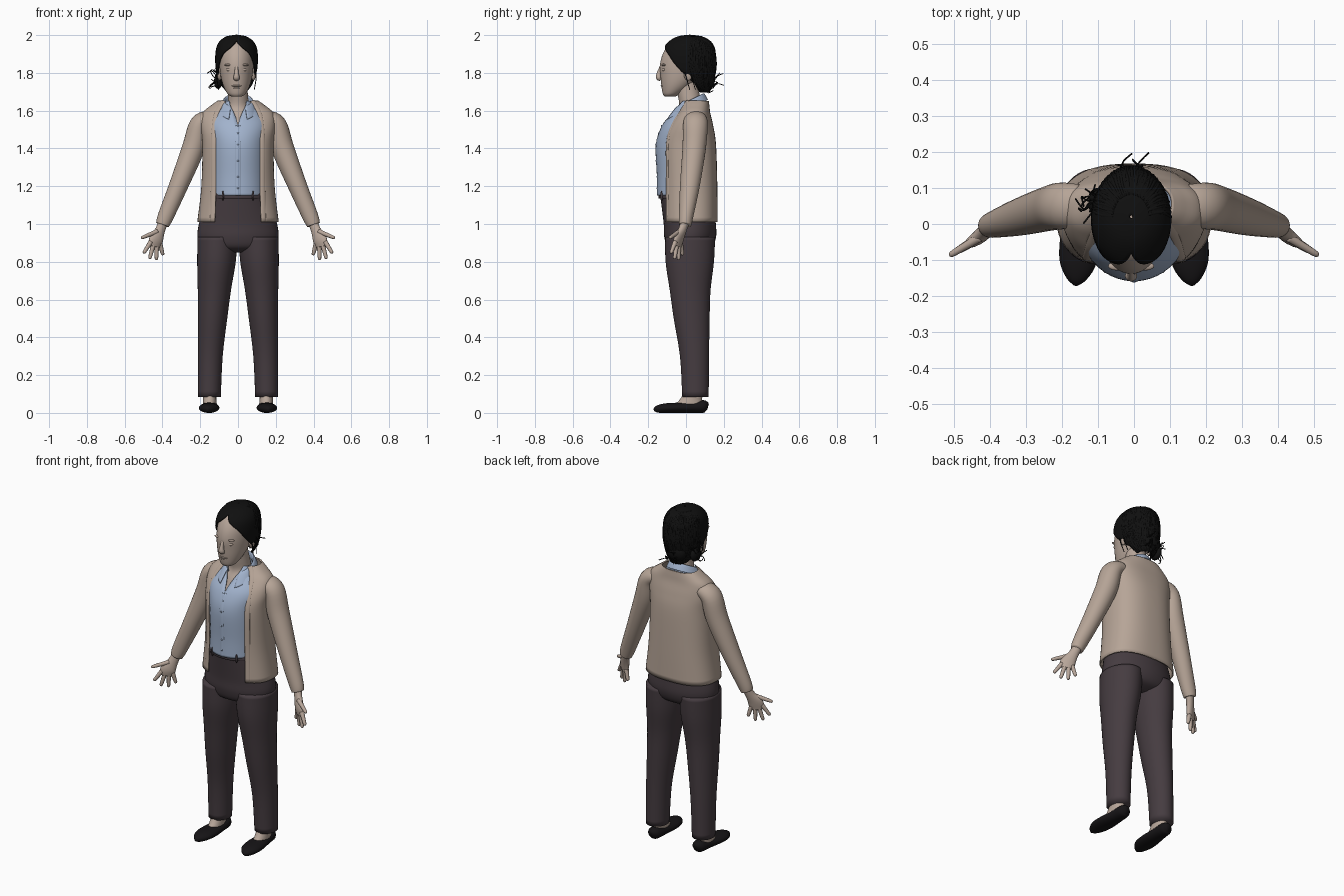
import bpy, bmesh, math, random
from mathutils import Vector

random.seed(4)
cube = bpy.data.objects.get("Cube")
if cube:
    bpy.data.objects.remove(cube)


def material(name, *rgb):
    m = bpy.data.materials.new(name)
    m.use_nodes = True
    m.diffuse_color = (*rgb, 1)
    m.node_tree.nodes["Principled BSDF"].inputs["Base Color"].default_value = (*rgb, 1)
    return m


SKIN = material("skin", .48, .385, .325)
KNIT = material("beige knit", .47, .375, .31)
BLUE = material("light blue cotton", .36, .45, .61)
WOOL = material("dark plum wool", .06, .045, .052)
HAIR = material("black hair", .005, .005, .005)
LEATHER = material("black leather", .008, .007, .008)


def smooth_rows(rows, k=5):
    """Catmull-Rom interpolation of rows of numbers."""
    v = [Vector(r) for r in rows]
    out = []
    for i in range(len(v) - 1):
        a, b, c, d = v[max(i - 1, 0)], v[i], v[i + 1], v[min(i + 2, len(v) - 1)]
        for j in range(k):
            t = j / k
            out.append(b + (c - a) * (t / 2) + (a * 2 - b * 5 + c * 4 - d) * (t * t / 2)
                       + (b * 3 - a - c * 3 + d) * (t ** 3 / 2))
    return out + [v[-1]]


def finish(name, bm, mat, thick=0):
    bmesh.ops.recalc_face_normals(bm, faces=bm.faces)
    me = bpy.data.meshes.new(name)
    bm.to_mesh(me)
    bm.free()
    me.materials.append(mat)
    me.shade_smooth()
    ob = bpy.data.objects.new(name, me)
    bpy.context.collection.objects.link(ob)
    if thick:
        mod = ob.modifiers.new("thickness", 'SOLIDIFY')
        mod.thickness, mod.offset = thick, 0
    return ob


def skin_rings(name, rings, mat, thick=0):
    """Bridge rings of points; without thickness the ends are closed."""
    bm = bmesh.new()
    grid = [[bm.verts.new(p) for p in ring] for ring in rings]
    for lo, hi in zip(grid, grid[1:]):
        for i in range(len(lo) - 1):
            bm.faces.new((lo[i], lo[i + 1], hi[i + 1], hi[i]))
    bmesh.ops.remove_doubles(bm, verts=bm.verts, dist=.00005)
    if not thick:
        bmesh.ops.holes_fill(bm, edges=[e for e in bm.edges if e.is_boundary], sides=0)
    return finish(name, bm, mat, thick)


def spot(row, t, p=1):
    """Point on a horizontal ring; t runs round from the front."""
    z, cx, cy, rx, ry, gap, tilt = row
    bend = lambda v: math.copysign(abs(v) ** p, v)
    dy = -ry * bend(math.cos(t))
    return Vector((cx + rx * bend(math.sin(t)), cy + dy, z + tilt * dy))


def edge_angle(row, p=1):
    return math.asin(min(max(row[5], 0) / row[3], 1) ** (1 / p))


def loft(name, rows, mat, p=1, thick=0, n=44):
    """Rows: z, x, y, half width, half depth, front gap, tilt."""
    rings = []
    for row in smooth_rows([tuple(r) + (0,) * (7 - len(r)) for r in rows]):
        row[3], row[4] = max(row[3], .002), max(row[4], .002)
        a = edge_angle(row, p)
        rings.append([spot(row, a + (2 * math.pi - 2 * a) * i / n, p) for i in range(n + 1)])
    return skin_rings(name, rings, mat, thick)


def tube(name, rows, mat, wide=(1, 0, 0), n=16, k=5):
    """Rows: x, y, z, half width along 'wide', half thickness."""
    rows = smooth_rows(rows, k)
    pts = [r.to_3d() if len(r) == 3 else Vector(r[:3]) for r in rows]
    rings = []
    for i, c in enumerate(pts):
        d = (pts[min(i + 1, len(pts) - 1)] - pts[max(i - 1, 0)]).normalized()
        u = Vector(wide)
        u = (u - d * u.dot(d)).normalized()
        v = d.cross(u)
        angles = [2 * math.pi * j / n for j in range(n + 1)]
        rings.append([c + u * rows[i][3] * math.cos(a) + v * rows[i][4] * math.sin(a)
                      for a in angles])
    return skin_rings(name, rings, mat)


def blob(name, loc, size, mat):
    bm = bmesh.new()
    bmesh.ops.create_uvsphere(bm, u_segments=20, v_segments=12, radius=1)
    bmesh.ops.scale(bm, vec=size, verts=bm.verts)
    bmesh.ops.translate(bm, vec=loc, verts=bm.verts)
    return finish(name, bm, mat)


# Head and face
HX = -.008
loft("head", [(1.675, HX, -.085, .028, .028), (1.69, HX, -.075, .048, .048),
              (1.73, HX, -.05, .069, .08), (1.78, HX, -.027, .083, .108),
              (1.84, HX, -.01, .09, .128), (1.9, HX, -.003, .088, .12),
              (1.95, HX, 0, .07, .09), (1.98, HX, 0, .03, .04)], SKIN)
tube("nose", [(HX, -.128, 1.84, .008, .008), (HX, -.142, 1.8, .011, .012),
              (HX, -.144, 1.775, .017, .015), (HX, -.134, 1.762, .012, .006)], SKIN)
blob("upper_lip", (HX, -.124, 1.731), (.026, .01, .006), SKIN)
blob("lower_lip", (HX, -.121, 1.721), (.021, .01, .006), SKIN)
blob("chin", (HX, -.096, 1.692), (.026, .022, .016), SKIN)
for side, s in (("left", 1), ("right", -1)):
    blob(side + "_eye", (HX + s * .036, -.115, 1.817), (.018, .012, .01), SKIN)
    blob(side + "_brow", (HX + s * .038, -.117, 1.842), (.026, .012, .007), SKIN)
    blob(side + "_ear", (HX + s * .09, .012, 1.795), (.012, .024, .036), SKIN)

# Neck and upper chest
loft("neck", [(1.5, 0, 0, .1, .095), (1.57, 0, .015, .1, .078), (1.62, 0, .025, .062, .062),
              (1.68, 0, .015, .053, .058), (1.75, HX, 0, .055, .06)], SKIN)

# Hair: cap open over the face, combed strands, low knot and loose wisps
hair = [(1.7, HX, .075, .045, .045, .045, 0), (1.74, HX, .05, .078, .085, .078, 0),
        (1.8, HX, .022, .1, .13, .096, 0), (1.85, HX, .015, .107, .143, .091, 0),
        (1.9, HX, .013, .107, .14, .07, 0), (1.94, HX, .016, .1, .128, .025, 0),
        (1.97, HX, .02, .08, .1, 0, 0), (1.99, HX, .02, .048, .06, 0, 0),
        (1.998, HX, .02, .004, .004, 0, 0)]
loft("hair_cap", hair, HAIR, thick=.008)
for i in range(36):
    t = 1.65 + i * .085
    path = [(*spot(r, t + random.uniform(-.05, .05)), .006, .006) for r in hair[:-1]]
    tube("hair_strand", path, HAIR, (.3, .5, .8), 6, 3)
blob("hair_knot", (HX - .01, .115, 1.77), (.062, .04, .055), HAIR)
blob("side_knot", (-.105, .06, 1.755), (.022, .04, .04), HAIR)


def wisp(base, spread):
    p, path = Vector(base), []
    for i in range(4):
        path.append((*p, .0025, .0025))
        p = p + Vector([random.uniform(-spread, spread) for _ in range(3)])
    tube("hair_wisp", path, HAIR, (.3, .5, .8), 5, 4)


for i in range(16):
    wisp((-.11, .06, 1.76), .03)
    wisp((HX, .12, 1.75), .034)
for s in (1, -1):
    for y in (0, .03):
        tube("face_lock", [(HX + s * .092, y - .02, 1.84, .005, .005),
                           (HX + s * .104, y, 1.78, .003, .003),
                           (HX + s * .094, y + .02, 1.71, .002, .002)], HAIR, n=6)

# Shirt with placket, buttons and collar
shirt = [(1.15, 0, 0, .15, .15, 0), (1.25, 0, 0, .148, .15, 0), (1.42, 0, -.004, .15, .152, 0),
         (1.52, 0, 0, .16, .125, 0), (1.585, 0, .02, .13, .095, .02),
         (1.625, 0, .03, .085, .08, .04), (1.65, 0, .035, .07, .068, .045)]
loft("shirt", shirt, BLUE, thick=.004)
front = [(0, r[2] - r[4], r[0], .013, .004) for r in shirt[:4]]
tube("shirt_placket", front, BLUE)
for r in smooth_rows(front, 2)[1:]:
    blob("shirt_button", (0, r[1] - .004, r[2]), (.005, .003, .005), BLUE)
loft("shirt_collar", [(1.625, 0, .022, .068, .066, .04, .5), (1.65, 0, .02, .072, .07, .038, .5),
                      (1.645, 0, .014, .08, .083, .04, .5), (1.602, 0, 0, .1, .114, .048, .48)],
     BLUE, thick=.005)

# Open cardigan body with knitted front bands
cardigan = [(1.01, 0, .022, .212, .142, .135, 0), (1.2, 0, .02, .19, .142, .13, 0),
            (1.42, 0, .015, .185, .14, .13, 0), (1.52, 0, .025, .195, .115, .125, 0),
            (1.585, 0, .04, .185, .085, .115, 0), (1.625, 0, .05, .14, .07, .095, 0),
            (1.65, 0, .055, .105, .062, .075, 0)]
loft("cardigan_body", cardigan, KNIT, .8, .008)
for side, s in (("left", 1), ("right", -1)):
    band = [(*spot(r, s * edge_angle(r, .8), .8), .015, .006) for r in cardigan]
    tube(side + "_front_band", band, KNIT, (1, s * .4, 0))

# Trousers: hips, waistband and legs
loft("trouser_hips", [(.85, 0, .02, .09, .06), (.875, 0, .02, .19, .115),
                      (.93, 0, .022, .214, .137), (1.0, 0, .02, .207, .138),
                      (1.1, 0, .008, .178, .138), (1.17, 0, 0, .155, .14)], WOOL)
loft("waistband", [(1.135, 0, 0, .165, .145), (1.175, 0, 0, .157, .143)], WOOL)
for x in (-.08, .08):
    blob("belt_loop", (x, -.128, 1.15), (.006, .008, .026), WOOL)

for side, s in (("left", 1), ("right", -1)):
    loft(side + "_trouser_leg", [(.085, s * .152, .05, .061, .07), (.3, s * .147, .045, .066, .077),
                                 (.5, s * .135, .03, .078, .095), (.65, s * .125, .022, .088, .108),
                                 (.8, s * .114, .02, .102, .128), (.93, s * .109, .022, .105, .132)],
         WOOL)
    # Feet in flat slip-on shoes
    loft(side + "_foot", [(.03, s * .15, .01, .036, .085), (.068, s * .15, .025, .035, .06),
                          (.13, s * .15, .05, .035, .045)], SKIN)
    tube(side + "_shoe", [(s * .147, .116, .03, .012, .016), (s * .147, .095, .034, .036, .033),
                          (s * .148, .03, .03, .044, .03), (s * .152, -.05, .027, .054, .027),
                          (s * .156, -.11, .025, .05, .025), (s * .16, -.152, .02, .028, .019),
                          (s * .162, -.17, .016, .006, .007)], LEATHER, n=24)
    # Sleeves and cuffs
    tube(side + "_sleeve", [(s * .15, .05, 1.555, .045, .06), (s * .203, .05, 1.525, .054, .065),
                            (s * .237, .043, 1.4, .06, .062), (s * .316, .02, 1.2, .05, .052),
                            (s * .383, 0, 1.04, .042, .038), (s * .4, -.005, .995, .035, .033)],
         KNIT, n=28)
    # Hands: palm facing forward, fingers spread, thumb outward
    wide = (s * .85, -.5, 0)
    depth = lambda x: -.02 - .6 * (x - .4)
    tube(side + "_palm", [(s * .396, -.004, 1.01, .026, .022), (s * .413, -.02, .965, .028, .02),
                          (s * .434, -.04, .915, .042, .018), (s * .44, -.044, .88, .034, .012)],
         SKIN, wide)
    for finger, x0, z0, x1, z1 in (("thumb", .428, .96, .512, .926), ("index", .462, .905, .5, .845),
                                   ("middle", .447, .895, .468, .815), ("ring", .43, .89, .432, .81),
                                   ("little", .413, .895, .397, .835)):
        ends = Vector((s * x0, depth(x0), z0)), Vector((s * x1, depth(x1), z1))
        tube(side + "_" + finger, [(*ends[0].lerp(ends[1], f), r, r) for f, r in
                                   ((0, .013), (.5, .011), (.9, .009), (1, .004))], SKIN, wide, 10)
